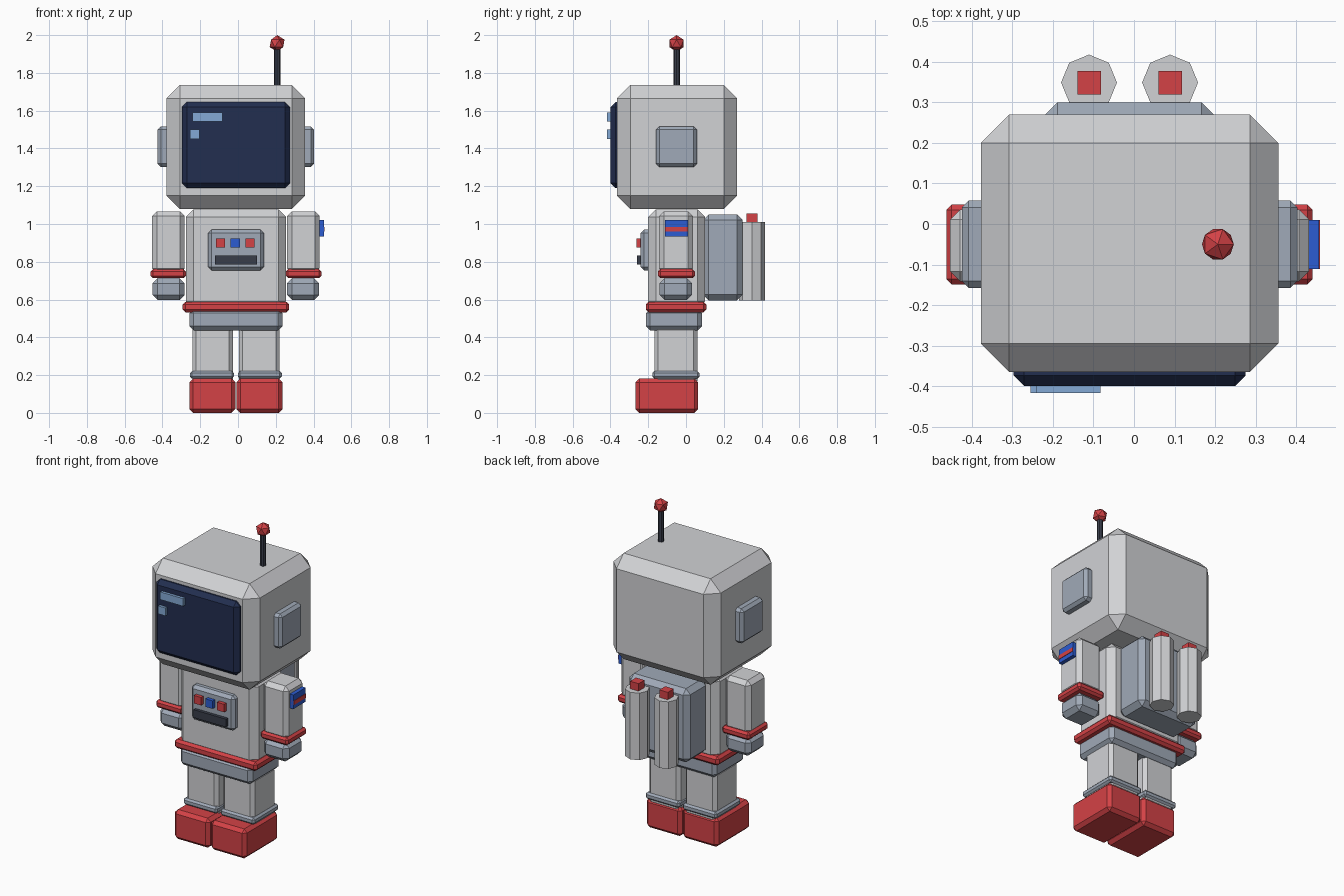
import bpy, bmesh, math
from mathutils import Matrix, Vector

if "Cube" in bpy.data.objects:
    bpy.data.objects.remove(bpy.data.objects["Cube"])


def srgb(r, g, b):
    lin = [((c / 255 + 0.055) / 1.055) ** 2.4 for c in (r, g, b)]
    return (*lin, 1.0)


def make_material(name, rgb):
    m = bpy.data.materials.new(name)
    m.diffuse_color = srgb(*rgb)
    m.use_nodes = True
    m.node_tree.nodes["Principled BSDF"].inputs["Base Color"].default_value = m.diffuse_color
    return m


SHELL = make_material("light grey shell", (209, 210, 213))
SLATE = make_material("slate grey", (160, 170, 184))
RED = make_material("red trim", (212, 66, 70))
NAVY = make_material("navy screen", (34, 46, 80))
SKY = make_material("sky blue glint", (132, 170, 214))
BLUE = make_material("bright blue", (44, 92, 210))
DARK = make_material("charcoal", (56, 61, 74))


def finish(bm, name, mat):
    me = bpy.data.meshes.new(name)
    bm.to_mesh(me)
    bm.free()
    me.materials.append(mat)
    ob = bpy.data.objects.new(name, me)
    bpy.context.collection.objects.link(ob)
    return ob


def box(name, mat, x, y, z, bevel=0.0):
    """Box between (min, max) limits per axis, with a flat chamfer."""
    bm = bmesh.new()
    size = Vector([b - a for a, b in (x, y, z)])
    mid = Vector([(a + b) / 2 for a, b in (x, y, z)])
    bmesh.ops.create_cube(bm, size=1)
    bmesh.ops.transform(bm, matrix=Matrix.Translation(mid) @ Matrix.Diagonal((*size, 1)), verts=bm.verts)
    if bevel:
        bmesh.ops.bevel(bm, geom=bm.edges[:], offset=bevel, segments=1, affect='EDGES', profile=0.5)
    return finish(bm, name, mat)


def cylinder(name, mat, cx, cy, r, z0, z1, sides):
    bm = bmesh.new()
    bmesh.ops.create_cone(bm, cap_ends=True, segments=sides, radius1=r, radius2=r, depth=z1 - z0,
                          matrix=Matrix.Translation((cx, cy, (z0 + z1) / 2)))
    return finish(bm, name, mat)


CX = -0.011  # body centre line


def pair(name, mat, inner, outer, y, z, bevel):
    """Matching left and right boxes around the body centre line."""
    box("left_" + name, mat, (CX + inner, CX + outer), y, z, bevel)
    box("right_" + name, mat, (CX - outer, CX - inner), y, z, bevel)


def centred(name, mat, half, y, z, bevel):
    box(name, mat, (CX - half, CX + half), y, z, bevel)


# Head, screen and ears
centred("head", SHELL, 0.367, (-0.365, 0.27), (1.08, 1.735), 0.07)
centred("screen", NAVY, 0.286, (-0.40, -0.33), (1.19, 1.645), 0.026)
box("screen_glint_long", SKY, (-0.24, -0.083), (-0.417, -0.39), (1.543, 1.59))
box("screen_glint_short", SKY, (-0.255, -0.205), (-0.417, -0.39), (1.451, 1.50))
pair("ear", SLATE, 0.35, 0.414, (-0.158, 0.058), (1.302, 1.516), 0.017)

# Antenna
cylinder("antenna_rod", DARK, 0.207, -0.05, 0.017, 1.72, 1.94, 8)
bm = bmesh.new()
bmesh.ops.create_icosphere(bm, subdivisions=1, radius=0.044,
                           matrix=Matrix.Translation((0.207, -0.05, 1.956)))
finish(bm, "antenna_ball", RED)

# Torso, belt and hips
centred("torso", SHELL, 0.265, (-0.20, 0.10), (0.55, 1.078), 0.04)
centred("belt", RED, 0.282, (-0.213, 0.108), (0.532, 0.588), 0.015)
centred("hips", SLATE, 0.246, (-0.212, 0.084), (0.437, 0.55), 0.022)

# Chest panel with buttons and slot
centred("chest_panel", SLATE, 0.148, (-0.24, -0.18), (0.755, 0.97), 0.018)
for i, (name, mat) in enumerate((("left", RED), ("middle", BLUE), ("right", RED))):
    x = CX - 0.0035 + (i - 1) * 0.079
    box(name + "_button", mat, (x - 0.024, x + 0.024), (-0.262, -0.23), (0.875, 0.924))
centred("chest_slot", DARK, 0.111, (-0.26, -0.23), (0.785, 0.834), 0)

# Arms
pair("arm", SHELL, 0.271, 0.443, (-0.142, 0.036), (0.74, 1.067), 0.025)
pair("cuff", RED, 0.264, 0.452, (-0.149, 0.048), (0.713, 0.761), 0.013)
pair("hand", SLATE, 0.271, 0.441, (-0.14, 0.032), (0.598, 0.713), 0.027)

# Shoulder patch with stripe
box("shoulder_patch", BLUE, (0.425, 0.456), (-0.111, 0.01), (0.935, 1.022))
box("patch_stripe", RED, (0.44, 0.459), (-0.111, 0.01), (0.960, 0.985))

# Legs and boots
pair("leg", SHELL, 0.016, 0.231, (-0.167, 0.06), (0.15, 0.46), 0.02)
pair("ankle", SLATE, 0.011, 0.243, (-0.178, 0.071), (0.181, 0.222), 0.011)
pair("boot", RED, 0.003, 0.246, (-0.267, 0.064), (0.0, 0.182), 0.02)

# Backpack with two tanks
centred("backpack", SLATE, 0.208, (0.09, 0.30), (0.596, 1.051), 0.03)
for side, x in (("left", 0.089), ("right", -0.111)):
    cylinder(side + "_tank", SHELL, x, 0.349, 0.069, 0.596, 1.01, 8)
    box(side + "_tank_cap", RED, (x - 0.029, x + 0.029), (0.32, 0.378), (0.995, 1.056))
